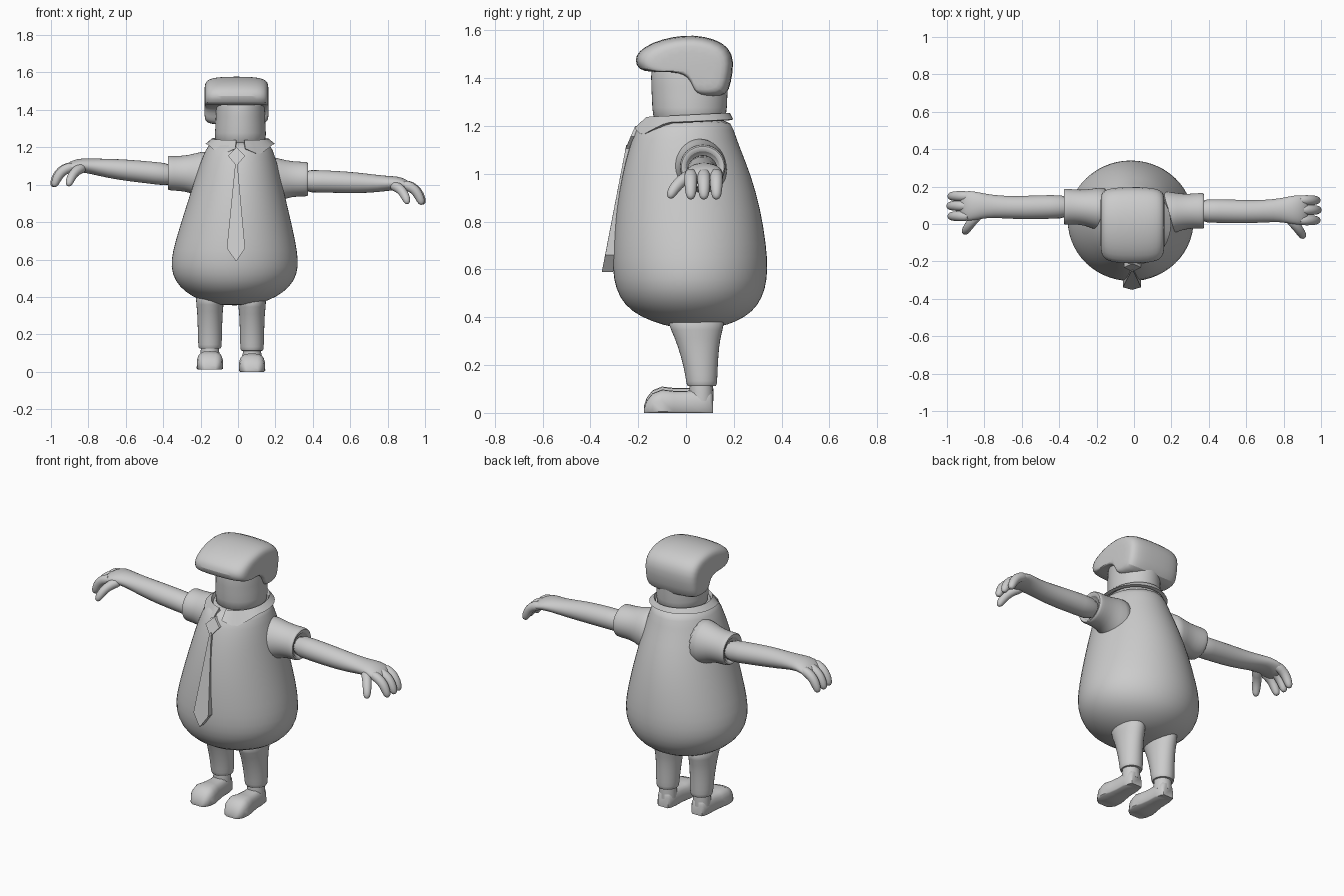
import bpy, bmesh, math
from mathutils import Vector

GREY = bpy.data.materials.new("plain grey")
GREY.diffuse_color = (0.6, 0.6, 0.6, 1)


def finish(name, bm, angle=40, subsurf=0):
    bmesh.ops.recalc_face_normals(bm, faces=bm.faces)
    me = bpy.data.meshes.new(name)
    bm.to_mesh(me)
    bm.free()
    me.materials.append(GREY)
    ob = bpy.data.objects.new(name, me)
    bpy.context.collection.objects.link(ob)
    if subsurf:
        ob.modifiers.new("smooth", 'SUBSURF').levels = subsurf
        ob.modifiers["smooth"].render_levels = subsurf
    bpy.ops.object.select_all(action='DESELECT')
    ob.select_set(True)
    bpy.context.view_layer.objects.active = ob
    bpy.ops.object.shade_smooth_by_angle(angle=math.radians(angle))
    return ob


def loft(name, rings, angle=40, subsurf=0, caps=True):
    bm = bmesh.new()
    vs = [[bm.verts.new(p) for p in r] for r in rings]
    n = len(rings[0])
    for a, b in zip(vs, vs[1:]):
        for i in range(n):
            j = (i + 1) % n
            bm.faces.new((a[i], a[j], b[j], b[i]))
    if caps:
        bm.faces.new(vs[0])
        bm.faces.new(vs[-1])
    return finish(name, bm, angle, subsurf)


def tube(name, secs, axis='Z', n=20, **kw):
    """secs: (x, y, z, ra, rb); rings lie across the axis, or across the path"""
    pts = [Vector(s[:3]) for s in secs]
    rings = []
    for k, (p, s) in enumerate(zip(pts, secs)):
        if axis == 'Z':
            u, v = Vector((1, 0, 0)), Vector((0, 1, 0))
        elif axis == 'X':
            u, v = Vector((0, 1, 0)), Vector((0, 0, 1))
        else:
            t = (pts[min(k + 1, len(pts) - 1)] - pts[max(k - 1, 0)]).normalized()
            u = Vector((0, 1, 0))
            u = (u - t * u.dot(t)).normalized()
            v = t.cross(u)
        rings.append([p + u * s[3] * math.cos(a) + v * s[4] * math.sin(a)
                      for a in (2 * math.pi * i / n for i in range(n))])
    return loft(name, rings, **kw)


def prism(name, outline, offset):
    """solid plate from an outline pushed by an offset"""
    bm = bmesh.new()
    f = bm.faces.new([bm.verts.new(p) for p in outline])
    g = bmesh.ops.extrude_face_region(bm, geom=[f])['geom']
    for v in g:
        if isinstance(v, bmesh.types.BMVert):
            v.co += Vector(offset)
    if f.is_valid is False or len(bm.faces) < len(outline) + 2:
        bm.faces.new([v for v in bm.verts][:len(outline)])
    return finish(name, bm, 20)


# Pear-shaped torso: z, half width, front y, back y
body = [(0.355, 0.06, -0.03, 0.10), (0.365, 0.14, -0.09, 0.17), (0.40, 0.225, -0.19, 0.25),
        (0.45, 0.295, -0.26, 0.305), (0.52, 0.338, -0.297, 0.335), (0.60, 0.343, -0.31, 0.345),
        (0.70, 0.323, -0.307, 0.338), (0.85, 0.282, -0.295, 0.315), (1.0, 0.24, -0.268, 0.272),
        (1.1, 0.212, -0.242, 0.23), (1.19, 0.18, -0.21, 0.198), (1.235, 0.155, -0.17, 0.183)]
tube("torso", [(-0.018 + 0.025 * max(0, z - 0.6) / 0.6, (f + b) / 2, z, w, (b - f) / 2)
               for z, w, f, b in body], n=28, subsurf=1)

# Neck and face column
tube("head", [(0.013, 0.015, z, rx, ry) for z, rx, ry in
              ((1.18, 0.143, 0.155), (1.28, 0.137, 0.157), (1.36, 0.133, 0.162),
               (1.46, 0.13, 0.165), (1.52, 0.10, 0.12))], n=24, subsurf=1)

# Swept hair: side profile (y, z) lofted across the width
profile = [(-0.215, 1.475), (-0.2, 1.435), (-0.15, 1.425), (-0.07, 1.427), (-0.01, 1.415),
           (0.02, 1.38), (0.035, 1.335), (0.06, 1.318), (0.12, 1.318), (0.172, 1.328),
           (0.188, 1.38), (0.203, 1.47), (0.18, 1.53), (0.12, 1.565), (0.03, 1.582),
           (-0.06, 1.573), (-0.14, 1.55), (-0.2, 1.513)]
steps = [(-0.172, 0.62), (-0.166, 0.8), (-0.148, 0.91), (-0.11, 0.97), (-0.05, 1.0)]
steps += [(-x, s) for x, s in reversed(steps)]
loft("hair", [[(x - 0.008, 0.03 + (y - 0.03) * s, 1.43 + (z - 1.43) * s) for y, z in profile]
              for x, s in steps], subsurf=1)

# Collar: a flared band, open at the front with two hanging points
bm = bmesh.new()
N = 40
cols = []
for i in range(N + 1):
    t = -1 + 2 * i / N                       # -1 and 1 meet at the front
    a = t * math.radians(172)
    c, s = math.cos(a), math.sin(a)          # c = 1 at the back
    front = max(0, -c)
    drop = 0.028 + 0.05 * max(0, 1 - abs(abs(t) - 0.87) / 0.2)
    top = 1.255 - 0.017 * (1 - c) / 2
    low = top - drop
    cols.append([bm.verts.new((0.012 + r * s, 0.008 + r2 * c, z)) for r, r2, z in
                 ((0.142, 0.165, top - 0.02), (0.152, 0.175, top),
                  (0.185 + 0.01 * front, 0.19 + 0.035 * front, low),
                  (0.165, 0.17 + 0.02 * front, low - 0.004))])
for p, q in zip(cols, cols[1:]):
    for k in range(4):
        bm.faces.new((p[k], p[(k + 1) % 4], q[(k + 1) % 4], q[k]))
bm.faces.new(cols[0])
bm.faces.new(cols[-1])
finish("collar", bm, 35)

# Necktie
prism("tie_knot", [(-0.008, -0.212, 1.2), (0.038, -0.232, 1.155), (-0.008, -0.255, 1.1),
                   (-0.054, -0.232, 1.155)], (0, 0.04, 0))
prism("tie_blade", [(-0.004, -0.25, 1.12), (0.038, -0.338, 0.66), (-0.01, -0.352, 0.59),
                    (-0.06, -0.338, 0.66), (-0.014, -0.25, 1.12)], (0, 0.047, 0))

for side, label in ((1, "left"), (-1, "right")):
    lift = 0.0 if side > 0 else 1.0
    dy = 0.0 if side > 0 else 0.022

    def place(x, y, z, ra, rb):
        return (side * x, y + dy, z + lift * (0.03 + 0.065 * min(1, max(0, (x - 0.35) / 0.45))), ra, rb)

    # Short sleeve with a turned-in cuff
    tube(label + "_sleeve", [place(*s) for s in
         ((0.12, 0.05, 1.01, 0.13, 0.15), (0.2, 0.058, 1.02, 0.115, 0.128),
          (0.26, 0.065, 1.03, 0.096, 0.1), (0.32, 0.07, 1.03, 0.094, 0.094),
          (0.365, 0.07, 1.03, 0.098, 0.094), (0.378, 0.07, 1.03, 0.094, 0.09),
          (0.375, 0.07, 1.025, 0.07, 0.068), (0.34, 0.07, 1.02, 0.06, 0.06))],
         axis='X', subsurf=1)
    # Forearm and palm
    tube(label + "_arm", [place(*s) for s in
         ((0.33, 0.07, 1.02, 0.064, 0.064), (0.45, 0.07, 1.018, 0.064, 0.06),
          (0.58, 0.065, 1.013, 0.064, 0.059), (0.7, 0.068, 1.007, 0.06, 0.052),
          (0.79, 0.075, 1.006, 0.064, 0.041), (0.85, 0.075, 1.01, 0.078, 0.037),
          (0.9, 0.075, 0.998, 0.082, 0.032), (0.935, 0.075, 0.98, 0.07, 0.022))],
         axis='X', subsurf=1)
    # Three curled fingers and a thumb
    for k, (y, reach) in enumerate(((0.02, -0.006), (0.075, 0.0), (0.127, -0.006))):
        tube(f"{label}_finger_{k + 1}", [place(x + reach, y, z, r, r) for x, z, r in
             ((0.88, 1.005, 0.028), (0.93, 0.99, 0.029), (0.962, 0.962, 0.028),
              (0.98, 0.925, 0.025), (0.988, 0.902, 0.019), (0.99, 0.893, 0.008))],
             axis='path', n=10, subsurf=1)
    tube(label + "_thumb", [place(*s) for s in
         ((0.82, 0.04, 1.0, 0.03, 0.03), (0.86, 0.0, 0.985, 0.029, 0.029),
          (0.885, -0.035, 0.957, 0.026, 0.026), (0.9, -0.058, 0.925, 0.024, 0.024),
          (0.905, -0.066, 0.905, 0.017, 0.017), (0.906, -0.068, 0.897, 0.007, 0.007))],
         axis='path', n=10, subsurf=1)

    # Trouser leg with hem, ankle inside
    lx, up = (0.075, 0.0) if side > 0 else (-0.15, 0.012)
    tube(label + "_trouser_leg", [(lx, y, z + up, rx, ry) for y, z, rx, ry in
         ((0.04, 0.42, 0.085, 0.14), (0.045, 0.345, 0.073, 0.108), (0.052, 0.28, 0.068, 0.088),
          (0.062, 0.19, 0.066, 0.072), (0.066, 0.125, 0.064, 0.066), (0.066, 0.11, 0.06, 0.062),
          (0.066, 0.113, 0.045, 0.047))], n=16, subsurf=1)
    tube(label + "_ankle", [(lx, 0.064, z + up, r, r) for z, r in
         ((0.05, 0.05), (0.09, 0.05), (0.14, 0.047))], n=16)
    # Shoe: D-shaped sections from heel to toe with a flat sole
    rings = []
    for y, w, h in ((0.112, 0.034, 0.08), (0.1, 0.044, 0.094), (0.06, 0.052, 0.096),
                    (0.0, 0.054, 0.092), (-0.05, 0.062, 0.092), (-0.1, 0.071, 0.098),
                    (-0.14, 0.066, 0.082), (-0.165, 0.05, 0.05), (-0.175, 0.034, 0.02)):
        arc = [(math.cos(a), math.sin(a)) for a in (math.pi * i / 10 for i in range(11))]
        rings.append([(lx + w * math.copysign(abs(c) ** 0.6, c), y, up + 0.006 + (h - 0.006) * s ** 0.6)
                      for c, s in ((c, max(0, s)) for c, s in arc)]
                     + [(lx - w * 0.9, y, up), (lx + w * 0.9, y, up)])
    loft(label + "_shoe", rings, angle=50)
